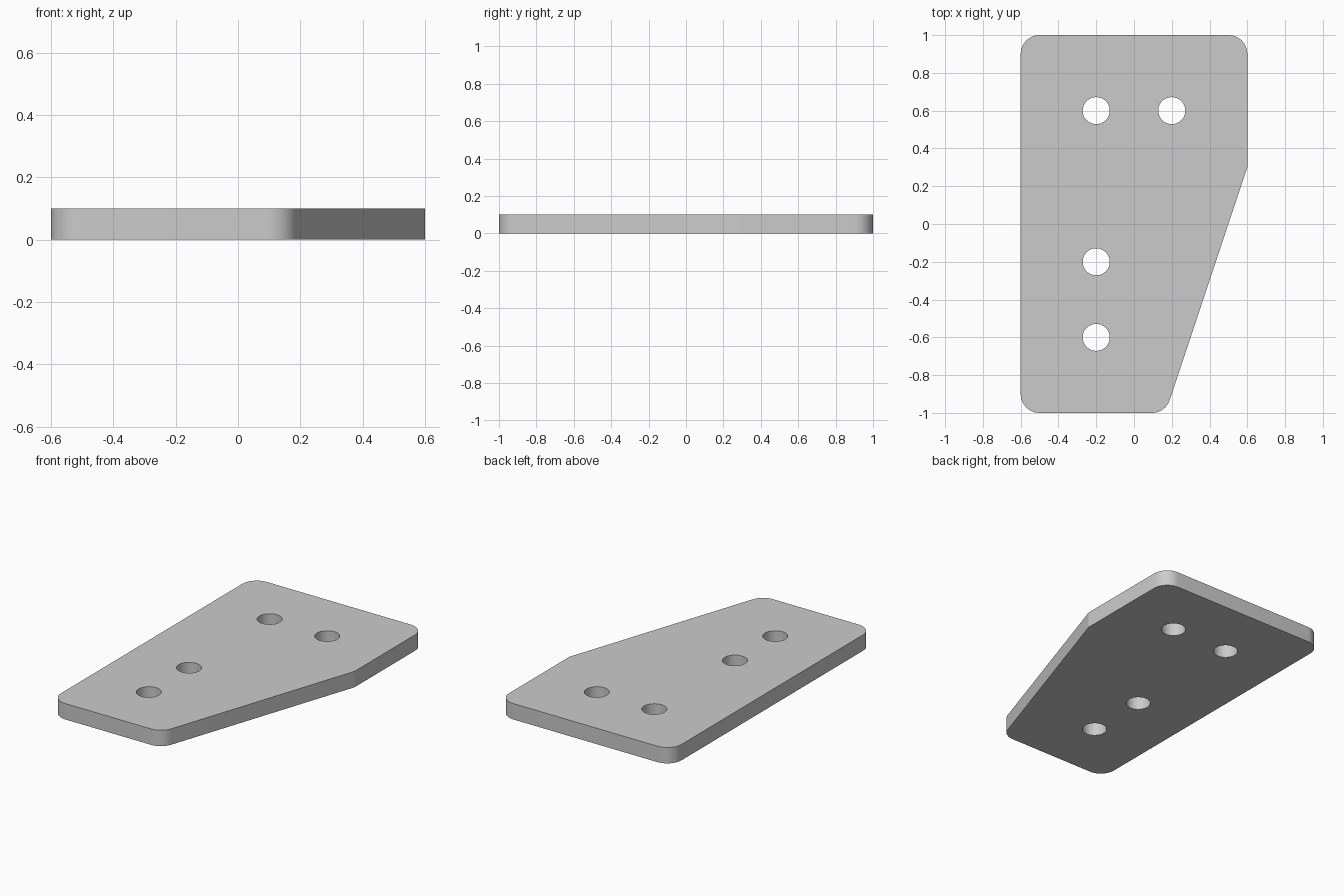
import bpy, bmesh, math
from mathutils import Vector

if "Cube" in bpy.data.objects:
    bpy.data.objects.remove(bpy.data.objects["Cube"])

THICKNESS = 0.1
HOLE_RADIUS = 0.0715
HOLES = [(-0.2, 0.6), (0.2, 0.6), (-0.2, -0.2), (-0.2, -0.6)]
# Outline corners, counter-clockwise: x, y, fillet radius
CORNERS = [(-0.6, -1, 0.1), (1 / 6, -1, 0.1), (0.6, 0.3, 0), (0.6, 1, 0.1), (-0.6, 1, 0.1)]


def rounded_outline(corners, steps=12):
    pts = []
    for i, (x, y, r) in enumerate(corners):
        p = Vector((x, y))
        if r == 0:
            pts.append(p)
            continue
        a = (Vector(corners[i - 1][:2]) - p).normalized()
        b = (Vector(corners[(i + 1) % len(corners)][:2]) - p).normalized()
        half = a.angle(b) / 2
        centre = p + (a + b).normalized() * r / math.sin(half)
        start = p + a * r / math.tan(half) - centre
        turn = math.pi - 2 * half
        for k in range(steps + 1):
            t = turn * k / steps
            c, s = math.cos(t), math.sin(t)
            pts.append(centre + Vector((start.x * c - start.y * s, start.x * s + start.y * c)))
    return pts


def circle(cx, cy, r, n=48):
    return [Vector((cx + r * math.cos(2 * math.pi * k / n),
                    cy + r * math.sin(2 * math.pi * k / n))) for k in range(n)]


# Flat profile with bolt holes, extruded to plate thickness
curve = bpy.data.curves.new("plate_profile", 'CURVE')
curve.dimensions = '2D'
curve.fill_mode = 'BOTH'
curve.extrude = THICKNESS / 2
for loop in [rounded_outline(CORNERS)] + [circle(x, y, HOLE_RADIUS) for x, y in HOLES]:
    spline = curve.splines.new('POLY')
    spline.points.add(len(loop) - 1)
    for point, p in zip(spline.points, loop):
        point.co = (p.x, p.y, 0, 1)
    spline.use_cyclic_u = True

plate = bpy.data.objects.new("mounting_plate", curve)
bpy.context.collection.objects.link(plate)
plate.location.z = THICKNESS / 2
bpy.context.view_layer.objects.active = plate
plate.select_set(True)
bpy.ops.object.convert(target='MESH')
plate = bpy.context.object

# Weld caps to walls and tidy the faces
bm = bmesh.new()
bm.from_mesh(plate.data)
bmesh.ops.remove_doubles(bm, verts=bm.verts, dist=1e-5)
bmesh.ops.recalc_face_normals(bm, faces=bm.faces)
bm.to_mesh(plate.data)
bm.free()
bpy.ops.object.shade_smooth_by_angle(angle=math.radians(15))
